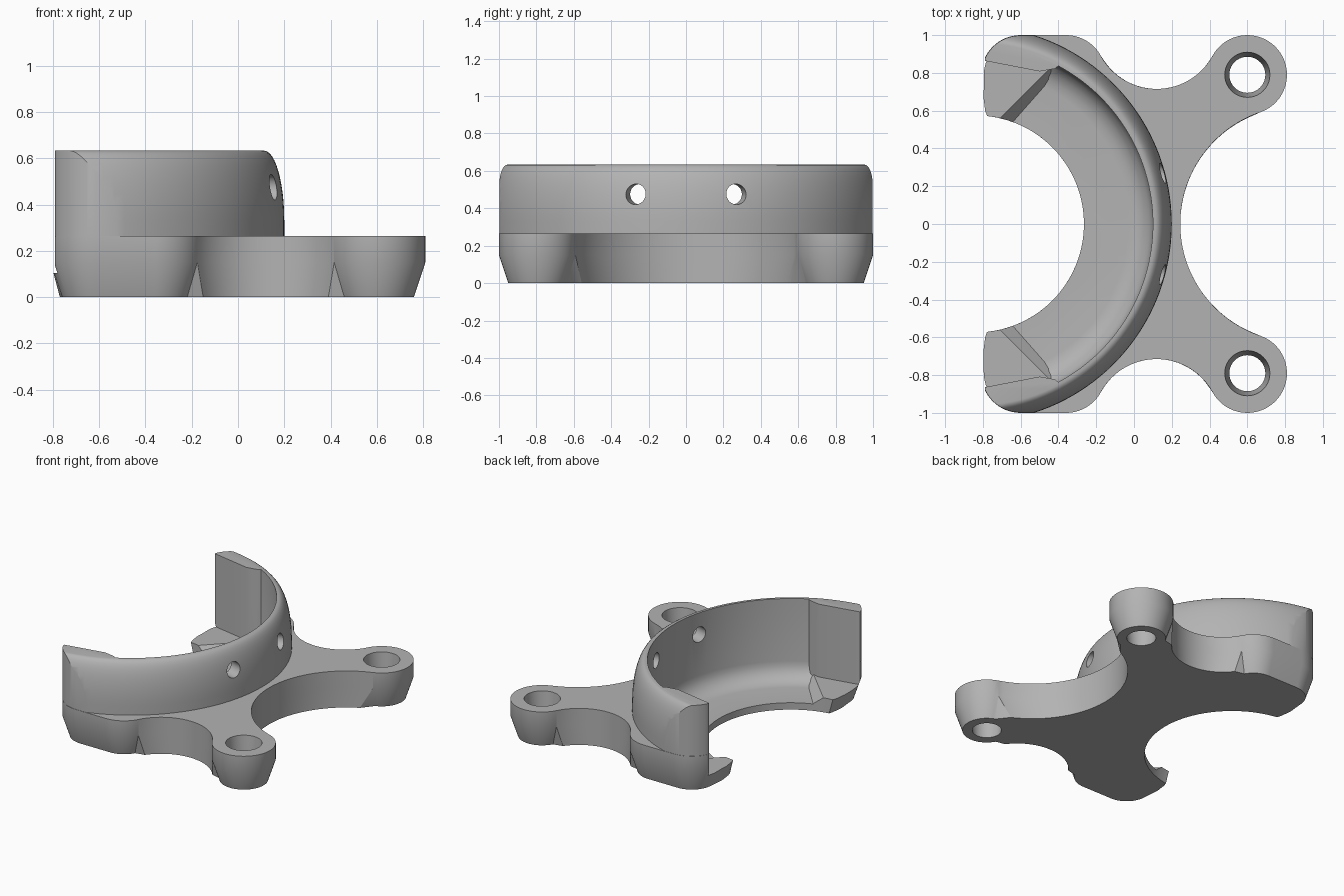
import bpy, bmesh, math
from mathutils import Matrix, Vector

old = bpy.data.objects.get("Cube")
if old:
    bpy.data.objects.remove(old)

grey = bpy.data.materials.new("grey")
grey.use_nodes = True
grey.diffuse_color = (0.45, 0.45, 0.45, 1)
grey.node_tree.nodes["Principled BSDF"].inputs["Base Color"].default_value = (0.45, 0.45, 0.45, 1)

CX = -0.85          # axis of the curved wall
BOSS_X, BOSS_Y = 0.6, 0.79


def finish(name, bm):
    bmesh.ops.remove_doubles(bm, verts=bm.verts, dist=1e-5)
    bmesh.ops.recalc_face_normals(bm, faces=bm.faces)
    mesh = bpy.data.meshes.new(name)
    bm.to_mesh(mesh)
    bm.free()
    mesh.materials.append(grey)
    ob = bpy.data.objects.new(name, mesh)
    bpy.context.collection.objects.link(ob)
    return ob


def loft(name, sections):
    """Solid through (outline, z) sections with equal point counts."""
    bm = bmesh.new()
    rings = [[bm.verts.new((x, y, z)) for x, y in pts] for pts, z in sections]
    n = len(rings[0])
    for a, b in zip(rings, rings[1:]):
        for i in range(n):
            j = (i + 1) % n
            bm.faces.new((a[i], a[j], b[j], b[i]))
    bm.faces.new(rings[0][::-1])
    bm.faces.new(rings[-1])
    return finish(name, bm)


def lathe(name, profile, n=144):
    """Solid of revolution about the wall axis."""
    circle = [(math.cos(math.tau * i / n), math.sin(math.tau * i / n)) for i in range(n)]
    return loft(name, [([(CX + r * c, r * s) for c, s in circle], z) for r, z in profile])


def cylinder(name, r1, r2, depth, matrix):
    bm = bmesh.new()
    bmesh.ops.create_cone(bm, cap_ends=True, segments=40, radius1=r1, radius2=r2,
                          depth=depth, matrix=matrix)
    return finish(name, bm)


def combine(target, tool, operation):
    mod = target.modifiers.new("combine", "BOOLEAN")
    mod.operation, mod.solver, mod.object = operation, "EXACT", tool
    with bpy.context.temp_override(object=target, active_object=target):
        bpy.ops.object.modifier_apply(modifier=mod.name)
    bpy.data.objects.remove(tool)


def arc(cx, cy, r, a0, a1, n=16):
    return [(cx + r * math.cos(math.radians(a0 + (a1 - a0) * i / n)),
             cy + r * math.sin(math.radians(a0 + (a1 - a0) * i / n))) for i in range(n + 1)]


def mirror_y(half):
    return half + [(x, -y) for x, y in half[-2:0:-1]]


def outline(r, trim, inset):
    """Plate outline: bosses of radius r joined by round notches."""
    half = arc(0.87, 0, 0.625, 180, 108.9 + trim, 24)
    half += arc(BOSS_X, BOSS_Y, r, -71.1, 151.4, 32)
    half += arc(0.12, 1.052, 0.337, -28.6 - trim, -151.4 + trim, 24)
    half += arc(-0.36, BOSS_Y, r, 28.6, 90)
    half += arc(-BOSS_X, BOSS_Y, r, 90, 180)
    half += [(-0.81 + inset, 0.68), (-0.8 + inset, 0.6)]
    half += arc(-0.84, 0, 0.575, 85 - trim / 2, 0, 32)
    return mirror_y(half)


# Base plate, tapered under the bosses
wide = outline(0.21, 0, 0)
mount = loft("bracket", [(outline(0.16, 8, 0.04), 0), (wide, 0.15), (wide, 0.265)])

# Curved wall with rounded shoulder, trimmed by the plate's rounded corners
dome = [(1.05, 0.2), (1.05, 0.33)]
dome += [(0.963 + 0.087 * math.cos(t), 0.33 + 0.303 * math.sin(t))
         for t in (math.radians(90 * i / 12) for i in range(1, 13))]
wall = lathe("wall", dome)
corner = [(x, y) for x, y in arc(-BOSS_X, BOSS_Y, 0.208, 90, 180, 24) if x > -0.79]
trim_half = [(0.5, 0), (0.5, 0.998)] + corner + [(-0.79, 0.868), (-0.79, 0)]
trim_shape = mirror_y(trim_half)
combine(wall, loft("trim", [(trim_shape, 0.1), (trim_shape, 0.8)]), "INTERSECT")
combine(mount, wall, "UNION")

# Bowl cavity, leaving thicker wall ends and raised end pads
cavity = lathe("cavity", [(0.82, 0.05), (0.86, 0.056), (0.9, 0.077), (0.93, 0.11),
                          (0.945, 0.145), (0.95, 0.18), (0.95, 0.9)])
for side in (1, -1):
    cheek = [(-0.37, 0.86), (-0.42, 0.822), (-0.5, 0.808), (-0.95, 0.895), (-0.95, 1.1), (-0.37, 1.1)]
    foot = [(-0.36, 0.85), (-0.66, 0.51), (-0.95, 0.51), (-0.95, 1.1), (-0.36, 1.1)]
    top = [(-0.42, 0.85), (-0.71, 0.56), (-0.95, 0.58), (-0.95, 1.1), (-0.42, 1.1)]
    flip = lambda pts: [(x, side * y) for x, y in pts]
    combine(cavity, loft("cheek", [(flip(cheek), 0), (flip(cheek), 1)]), "DIFFERENCE")
    combine(cavity, loft("pad", [(flip(foot), 0), (flip(foot), 0.045), (flip(top), 0.105)]), "DIFFERENCE")
combine(mount, cavity, "DIFFERENCE")

# Flat cut across the wall ends
end = [(-1.2, -1.2), (-0.79, -1.2), (-0.79, 1.2), (-1.2, 1.2)]
combine(mount, loft("end_cut", [(end, 0.11), (end, 1)]), "DIFFERENCE")

# Tapered boss holes and radial holes through the wall
for side in (1, -1):
    hole = cylinder("boss_hole", 0.0945, 0.1205, 0.285,
                    Matrix.Translation((BOSS_X, side * BOSS_Y, 0.1325)))
    combine(mount, hole, "DIFFERENCE")
    a = side * math.radians(15)
    way = Vector((math.cos(a), math.sin(a), 0))
    place = Matrix.Translation(Vector((CX, 0, 0.475)) + way) @ way.to_track_quat("Z", "Y").to_matrix().to_4x4()
    combine(mount, cylinder("wall_hole", 0.055, 0.055, 0.4, place), "DIFFERENCE")

# Smooth shading with sharp edges kept
bpy.ops.object.select_all(action="DESELECT")
mount.select_set(True)
bpy.context.view_layer.objects.active = mount
bpy.ops.object.shade_smooth_by_angle(angle=math.radians(30))
